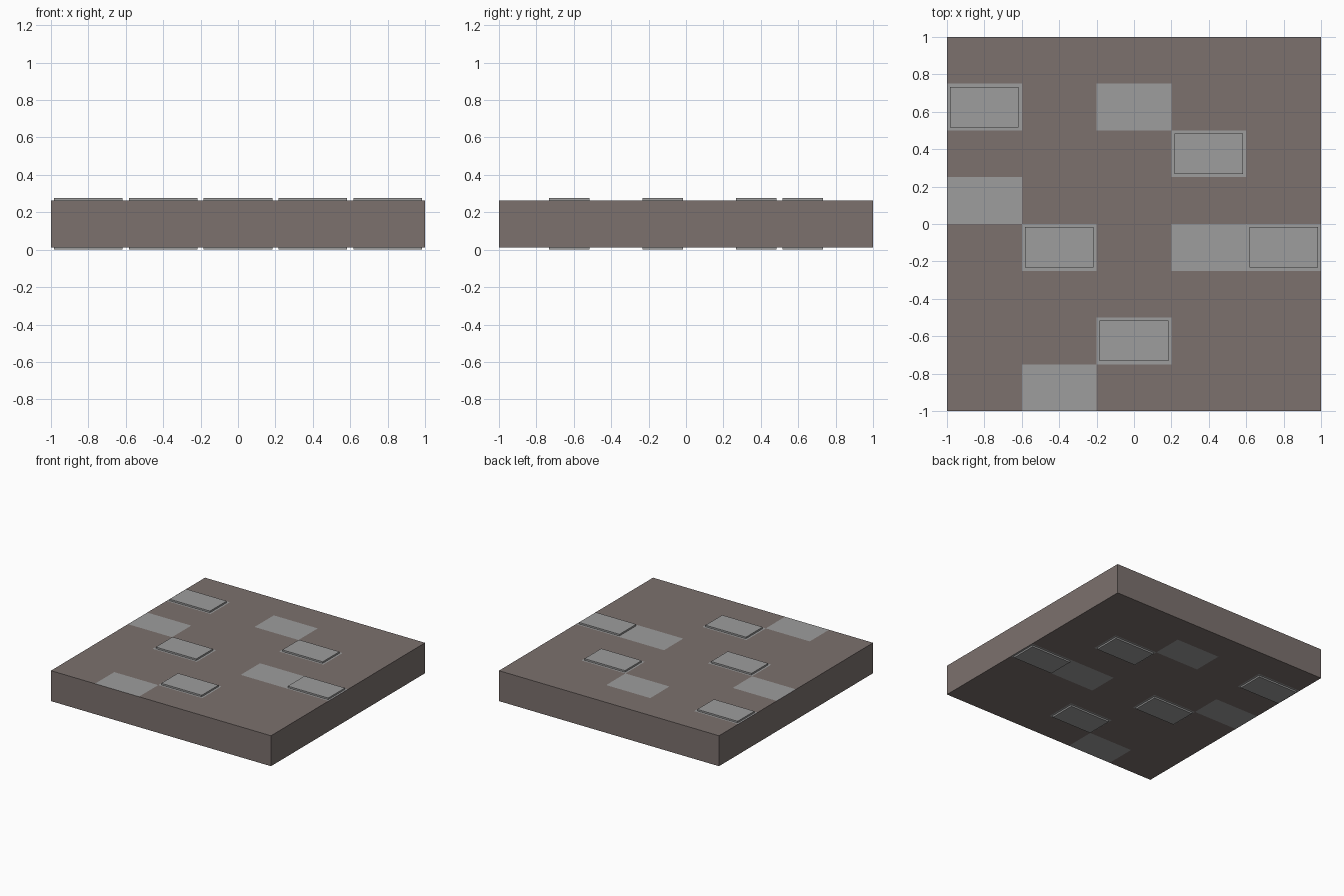
import bpy, bmesh
from mathutils import Vector

if "Cube" in bpy.data.objects:
    bpy.data.objects.remove(bpy.data.objects["Cube"])

COLS, ROWS = 5, 8
W, D, H = 0.4, 0.25, 0.25      # one brick
LIFT, INSET = 0.013, 0.023     # raised plate height and margin


def material(name, rgb):
    m = bpy.data.materials.new(name)
    m.diffuse_color = (*rgb, 1)
    m.use_nodes = True
    m.node_tree.nodes["Principled BSDF"].inputs["Base Color"].default_value = m.diffuse_color
    return m


brown = material("brown_stone", (0.20, 0.165, 0.155))
grey = material("grey_stone", (0.34, 0.34, 0.34))


def brick_mesh(name, grey_faces=False, raised=False):
    """Brick with optional grey top and bottom, and optional raised plates on both."""
    bm = bmesh.new()
    bmesh.ops.create_cube(bm, size=1)
    bmesh.ops.scale(bm, vec=(W, D, H), verts=bm.verts)
    caps = [f for f in bm.faces if abs(f.normal.z) > 0.9]
    for f in caps:
        f.material_index = int(grey_faces)
        if raised:
            up = Vector((0, 0, LIFT if f.normal.z > 0 else -LIFT))
            bmesh.ops.inset_individual(bm, faces=[f], thickness=INSET)
            top = bmesh.ops.extrude_discrete_faces(bm, faces=[f])["faces"][0]
            bmesh.ops.translate(bm, vec=up, verts=top.verts)
    if grey_faces:
        for f in bm.faces:
            c = f.calc_center_median()
            inside = abs(c.x) < W / 2 - 1e-4 and abs(c.y) < D / 2 - 1e-4
            f.material_index = int(inside or abs(f.normal.z) > 0.9)
    bmesh.ops.recalc_face_normals(bm, faces=bm.faces)
    me = bpy.data.meshes.new(name)
    bm.to_mesh(me)
    bm.free()
    me.materials.append(brown)
    me.materials.append(grey)
    return me


meshes = {
    "plain_brick": brick_mesh("plain_brick"),
    "flat_grey_brick": brick_mesh("flat_grey_brick", True),
    "raised_plate_brick": brick_mesh("raised_plate_brick", True, True),
}

# Accent bricks as (column from left, row from front)
flat = {(2, 6), (0, 4), (3, 3), (1, 0)}
raised = {(0, 6), (3, 5), (1, 3), (4, 3), (2, 1)}

# Lay the bricks in a grid
for c in range(COLS):
    for r in range(ROWS):
        kind = ("raised_plate_brick" if (c, r) in raised else
                "flat_grey_brick" if (c, r) in flat else "plain_brick")
        ob = bpy.data.objects.new(f"{kind}_{c}_{r}", meshes[kind])
        ob.location = (-1 + W * (c + 0.5), -1 + D * (r + 0.5), LIFT + H / 2)
        bpy.context.collection.objects.link(ob)
